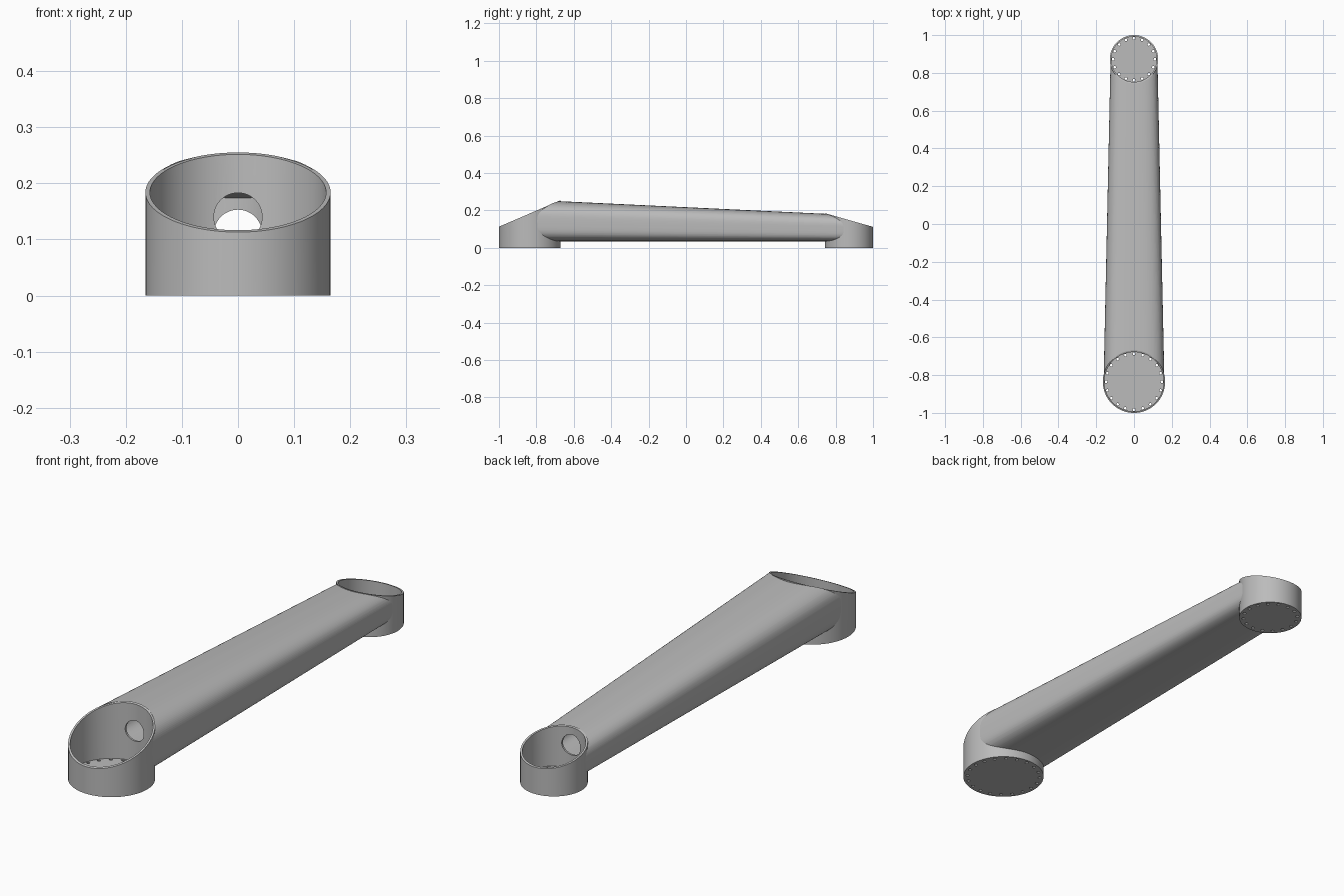
import bpy
import bmesh
from math import sin, cos, pi, radians, copysign
from mathutils import Matrix

cube = bpy.data.objects.get("Cube")
if cube:
    bpy.data.objects.remove(cube, do_unlink=True)

grey = bpy.data.materials.new("brushed_grey")
grey.use_nodes = True
GREY = (0.5, 0.5, 0.5, 1)
grey.diffuse_color = GREY
grey.node_tree.nodes["Principled BSDF"].inputs["Base Color"].default_value = GREY

WALL = 0.008
FLOOR = 0.012
# y centre, radius, outer rim height, inner rim height, bolts, bolt ring, bore height
FRONT = dict(y=-0.835, r=0.165, low=0.113, high=0.255, bolts=20, ring=0.148, bore=0.14)
REAR = dict(y=0.872, r=0.128, low=0.112, high=0.185, bolts=16, ring=0.111, bore=0.11)


def new_object(name, bm):
    bmesh.ops.recalc_face_normals(bm, faces=bm.faces)
    mesh = bpy.data.meshes.new(name)
    bm.to_mesh(mesh)
    bm.free()
    mesh.materials.append(grey)
    obj = bpy.data.objects.new(name, mesh)
    bpy.context.collection.objects.link(obj)
    return obj


def cylinder(bm, matrix, radius, depth, sides):
    return bmesh.ops.create_cone(bm, cap_ends=True, segments=sides, radius1=radius,
                                 radius2=radius, depth=depth, matrix=matrix)["verts"]


def drum(name, y, radius, bottom, top):
    """Upright cylinder from z = bottom to z = top."""
    bm = bmesh.new()
    cylinder(bm, Matrix.Translation((0, y, (bottom + top) / 2)), radius, top - bottom, 96)
    return new_object(name, bm)


def subtract(target, cutters):
    for cutter in cutters:
        cutter.hide_render = True
        mod = target.modifiers.new("cut", "BOOLEAN")
        mod.operation = "DIFFERENCE"
        mod.solver = "EXACT"
        mod.object = cutter
        bpy.context.view_layer.objects.active = target
        bpy.ops.object.modifier_apply(modifier=mod.name)
        bpy.data.objects.remove(cutter, do_unlink=True)


def smooth(obj):
    bpy.ops.object.select_all(action="DESELECT")
    obj.select_set(True)
    bpy.context.view_layer.objects.active = obj
    bpy.ops.object.shade_smooth_by_angle(angle=radians(30))


def socket(name, s):
    """Round cup with a slanted rim, a bolt circle and a cable bore."""
    body = drum(name, s["y"], s["r"], 0, 0.2)
    side = 1 if s["y"] < 0 else -1
    for v in body.data.vertices:
        if v.co.z > 0.1:
            t = (side * (v.co.y - s["y"]) / s["r"] + 1) / 2
            v.co.z = s["low"] + t * (s["high"] - s["low"])
    hollow = drum("hollow_cutter", s["y"], s["r"] - WALL, FLOOR, 0.6)
    bm = bmesh.new()
    for i in range(s["bolts"]):
        a = 2 * pi * i / s["bolts"]
        spot = (s["ring"] * cos(a), s["y"] + s["ring"] * sin(a), 0)
        cylinder(bm, Matrix.Translation(spot), 0.007, 0.06, 10)
    bolts = new_object("bolt_cutter", bm)
    bm = bmesh.new()
    place = Matrix.Translation((0, s["y"] + side * s["r"], s["bore"]))
    cylinder(bm, place @ Matrix.Rotation(pi / 2, 4, "X"), 0.043, 0.08, 48)
    bore = new_object("bore_cutter", bm)
    subtract(body, [hollow, bolts, bore])
    smooth(body)
    return body


def loft(name, inset, overshoot):
    """Tapered tube with a rounded section, flatter underneath."""
    bm = bmesh.new()
    rings = []
    for t in (-overshoot, 1 + overshoot):
        y = FRONT["y"] + t * (REAR["y"] - FRONT["y"])
        half = 0.161 + t * (0.124 - 0.161) - inset
        top = 0.257 + t * (0.176 - 0.257) - inset
        base = 0.035 + inset
        ring = []
        for i in range(96):
            a = 2 * pi * i / 96
            power = 2 / (3 if sin(a) > 0 else 4)
            x = copysign(abs(cos(a)) ** power, cos(a)) * half
            z = copysign(abs(sin(a)) ** power, sin(a)) * (top - base) / 2
            ring.append(bm.verts.new((x, y, (top + base) / 2 + z)))
        rings.append(ring)
        bm.faces.new(ring)
    for i in range(96):
        j = (i + 1) % 96
        bm.faces.new((rings[0][i], rings[0][j], rings[1][j], rings[1][i]))
    return new_object(name, bm)


# End sockets
socket("front_socket", FRONT)
socket("rear_socket", REAR)

# Hollow arm, trimmed to the sockets
arm = loft("arm_tube", 0, 0)
trims = [drum("trim_cutter", s["y"], s["r"] - 0.002, -0.2, 0.6) for s in (FRONT, REAR)]
subtract(arm, [loft("arm_cutter", WALL, 0.02)] + trims)
smooth(arm)
